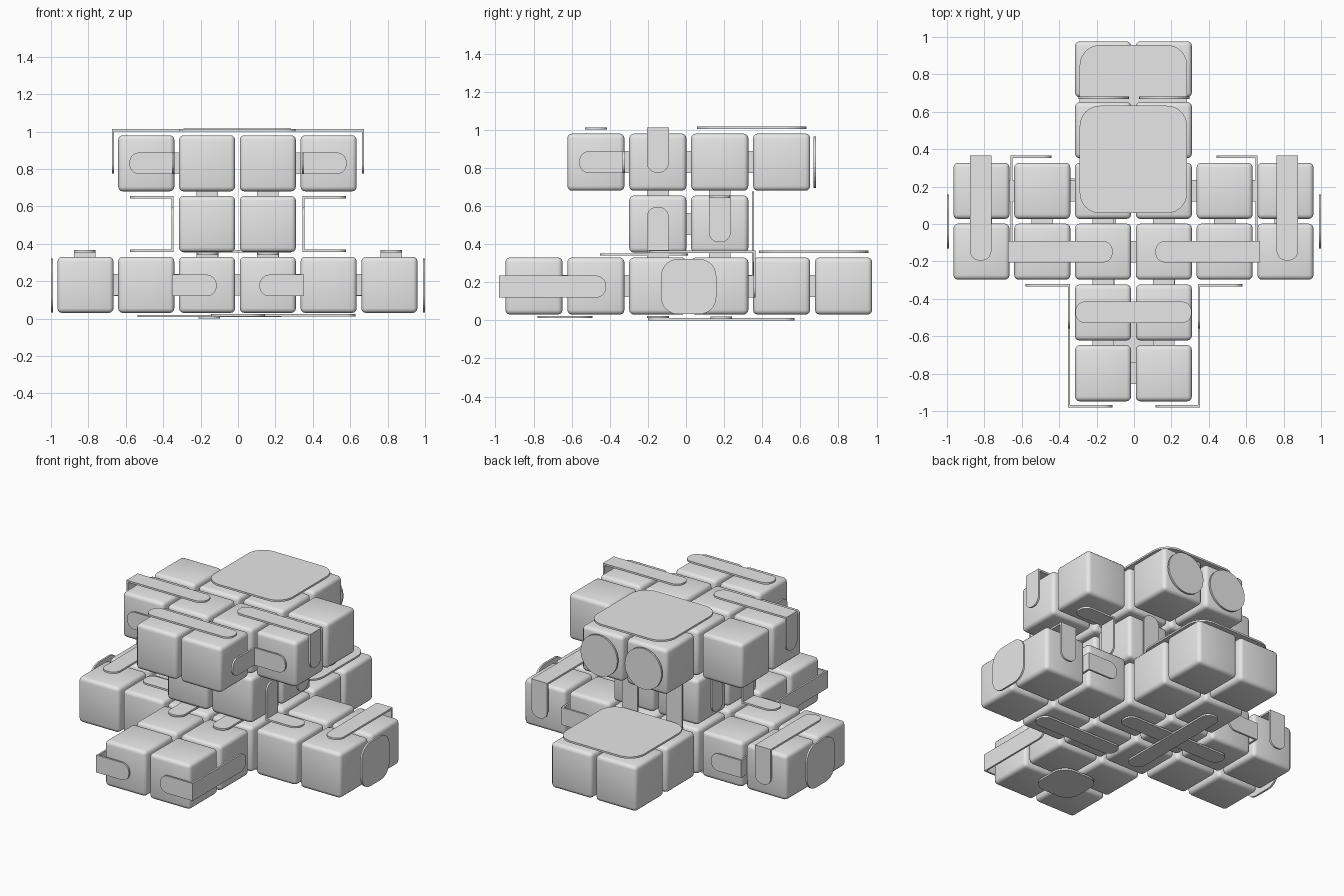
import bpy, bmesh, math
from mathutils import Vector, Matrix

if "Cube" in bpy.data.objects:
    bpy.data.objects.remove(bpy.data.objects["Cube"])

SIZE, STEP, THICK, WIDTH = 0.30, 0.325, 0.012, 0.115
ORIGIN = Vector((-0.003, 0.0145, 0.18))
X, Y, Z = Vector((1, 0, 0)), Vector((0, 1, 0)), Vector((0, 0, 1))

grey = bpy.data.materials.new("plain grey")
grey.use_nodes = True
grey.diffuse_color = (0.8, 0.8, 0.8, 1)
grey.node_tree.nodes["Principled BSDF"].inputs["Base Color"].default_value = (0.8, 0.8, 0.8, 1)


def finish(name, bm):
    bmesh.ops.recalc_face_normals(bm, faces=bm.faces)
    mesh = bpy.data.meshes.new(name)
    bm.to_mesh(mesh)
    bm.free()
    mesh.materials.append(grey)
    obj = bpy.data.objects.new(name, mesh)
    bpy.context.collection.objects.link(obj)
    return obj


def box(name, centre, size):
    bm = bmesh.new()
    bmesh.ops.create_cube(bm, size=1, matrix=Matrix.Translation(centre) @ Matrix.Diagonal((*size, 1)))
    return finish(name, bm)


def add_plate(bm, centre, u, v, length, width, radius, square_start=False):
    """Thin plate spanned by u and v, with rounded corners."""
    centre, n = Vector(centre), u.cross(v)
    points = []
    for i, (su, sv) in enumerate(((1, 1), (-1, 1), (-1, -1), (1, -1))):
        if square_start and su < 0:
            points.append((su * length / 2, sv * width / 2))
            continue
        for k in range(9):
            a = (i + k / 8) * math.pi / 2
            points.append((su * (length / 2 - radius) + radius * math.cos(a),
                           sv * (width / 2 - radius) + radius * math.sin(a)))
    base = centre - n * THICK / 2
    face = bm.faces.new([bm.verts.new(base + u * p + v * q) for p, q in points])
    top = bmesh.ops.extrude_face_region(bm, geom=[face])["geom"]
    bmesh.ops.translate(bm, vec=n * THICK, verts=[g for g in top if isinstance(g, bmesh.types.BMVert)])


def plate(name, centre, u, v, length, width, radius):
    bm = bmesh.new()
    add_plate(bm, centre, u, v, length, width, radius)
    return finish(name, bm)


def strap(name, corner, ends, across):
    """Strap folded at a corner, each leg with a rounded free end."""
    bm = bmesh.new()
    for end in ends:
        a, b = Vector(corner), Vector(end)
        u = (b - a).normalized()
        a = a - u * THICK / 2
        add_plate(bm, (a + b) / 2, u, across, (b - a).length, WIDTH, 0.052, True)
    return finish(name, bm)


# Stacked blocks: wide cross, square core, small cross
cells = set()
for layer, reach in enumerate((3, 1, 2)):
    for i in range(-reach, reach):
        for j in (-1, 0):
            cells |= {(i, j, layer), (j, i, layer)}


def position(cell):
    i, j, k = cell
    return ORIGIN + Vector((i + 0.5, j + 0.5, k)) * STEP


for cell in sorted(cells):
    block = box("block", position(cell), (SIZE, SIZE, SIZE))
    bevel = block.modifiers.new("rounded_edges", "BEVEL")
    bevel.width, bevel.segments = 0.025, 3
    for poly in block.data.polygons:
        poly.use_smooth = True

# Small hinges in the gaps between neighbouring blocks
for cell in sorted(cells):
    for axis in range(3):
        other = tuple(c + (n == axis) for n, c in enumerate(cell))
        if other not in cells or (axis == 0 and cell[0] == -1 and cell[2] > 0):
            continue
        size = [WIDTH] * 3
        size[axis] = 0.04
        box("hinge", (position(cell) + position(other)) / 2, size)

# Folded straps, mirrored left and right
FRONT, BACK = -0.148, 0.177
for side, s in (("right", -1), ("left", 1)):
    def mirrored(name, corner, end_a, end_b, across):
        flip = lambda p: (p[0] * s, p[1], p[2])
        strap(side + "_" + name, flip(corner), (flip(end_a), flip(end_b)), across)

    mirrored("top_strap", (0.668, FRONT, 1.007), (0.115, FRONT, 1.007), (0.668, FRONT, 0.775), Y)
    mirrored("upper_corner_strap", (0.348, -0.327, 0.83), (0.58, -0.327, 0.83), (0.348, -0.56, 0.83), Z)
    mirrored("core_front_strap", (0.35, FRONT, 0.362), (0.578, FRONT, 0.362), (0.35, FRONT, 0.595), Y)
    mirrored("core_rear_strap", (0.35, BACK, 0.648), (0.578, BACK, 0.648), (0.35, BACK, 0.41), Y)
    mirrored("front_arm_strap", (0.348, -0.974, 0.177), (0.115, -0.974, 0.177), (0.348, -0.42, 0.177), Z)
    mirrored("side_arm_strap", (0.82, 0.36, 0.36), (0.82, -0.195, 0.36), (0.82, 0.36, 0.12), X)
    mirrored("gap_strap", (0.655, 0.36, 0.177), (0.44, 0.36, 0.177), (0.655, -0.19, 0.177), Z)

    # Straight straps, end plates and rear discs
    plate(side + "_rear_strap", (0.163 * s, 0.352, 0.4), Z, X, 0.55, WIDTH, 0.052)
    plate(side + "_base_strap", (0.163 * s, -0.22, 0.346), Y, X, 0.46, WIDTH, 0.052)
    plate(side + "_end_plate", (0.994 * s, 0.014, 0.177), Y, Z, 0.29, 0.29, 0.09)
    plate(side + "_rear_disc", (0.162 * s, 0.675, 0.83), X, Z, 0.27, 0.27, 0.135)

# Large rounded plates on the top and the rear arm
plate("top_plate", (-0.003, 0.345, 1.01), X, Y, 0.575, 0.575, 0.11)
plate("rear_arm_plate", (-0.003, 0.67, 0.36), X, Y, 0.575, 0.575, 0.11)
plate("top_front_strap", (-0.003, -0.472, 1.007), X, Y, 0.62, WIDTH, 0.052)

# Underside plates and cross
plate("under_front_plate", (0, -0.635, 0.017), X, Y, 0.29, 0.29, 0.09)
plate("under_side_strap", (0.322, FRONT, 0.017), X, Y, 0.61, WIDTH, 0.052)
plate("under_cross_bar", (-0.153, 0.185, 0.014), X, Y, 0.77, WIDTH, 0.052)
plate("under_long_bar", (-0.153, 0.185, 0.006), Y, X, 0.77, WIDTH, 0.052)
